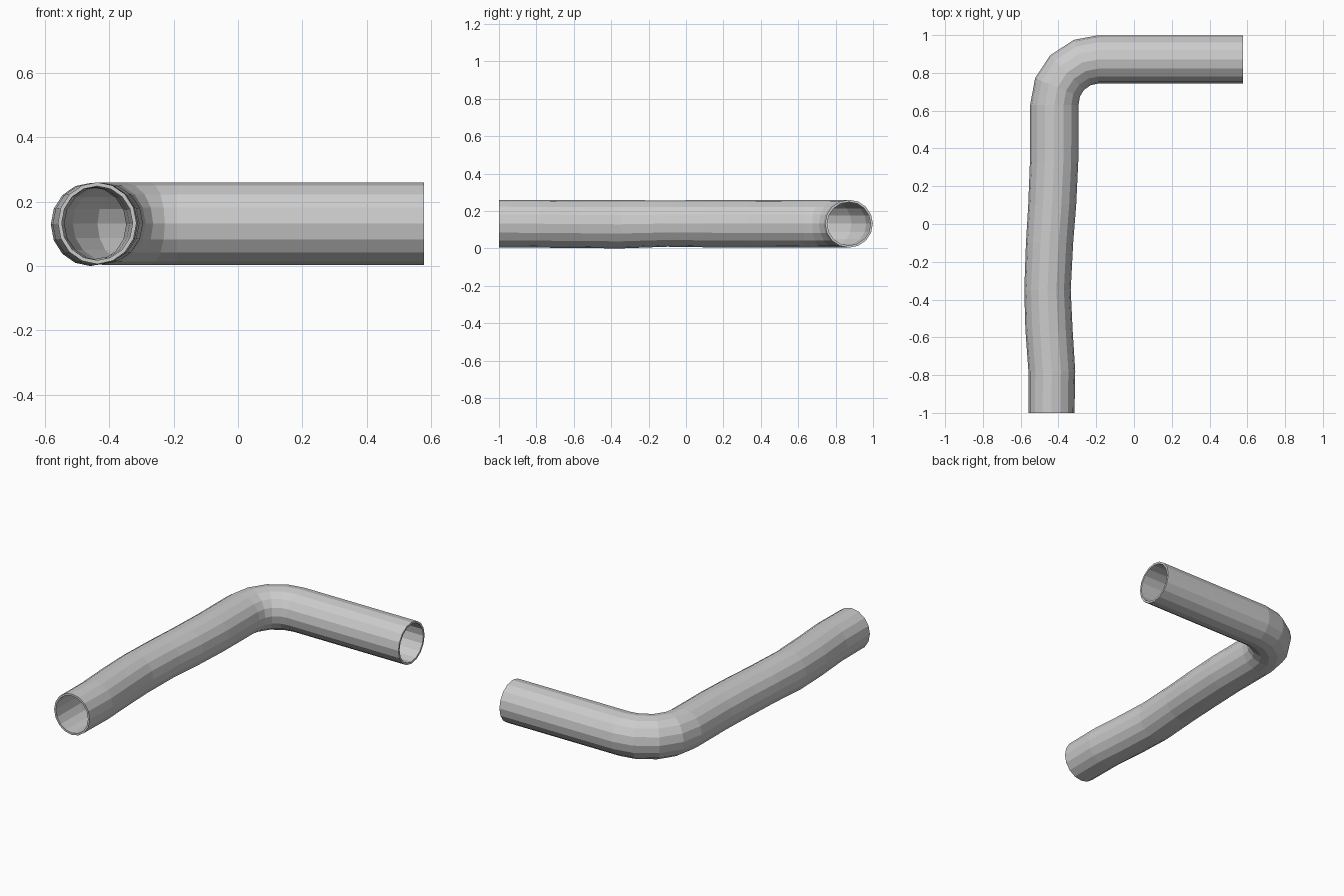
import bpy, bmesh
from math import sin, cos, pi, radians
from mathutils import Vector

if "Cube" in bpy.data.objects:
    bpy.data.objects.remove(bpy.data.objects["Cube"])

SIDES = 16
WALL = 0.012
UP = Vector((0, 0, 1))

# Centre line stations: x, y, z, half width, half height
stations = [
    (-0.437, -1.00, 0.133, 0.122, 0.127),
    (-0.435, -0.78, 0.132, 0.124, 0.128),
    (-0.450, -0.56, 0.130, 0.125, 0.128),
    (-0.458, -0.35, 0.129, 0.123, 0.129),
    (-0.447, -0.10, 0.133, 0.125, 0.124),
    (-0.433, 0.10, 0.132, 0.127, 0.126),
    (-0.423, 0.33, 0.132, 0.128, 0.127),
    (-0.422, 0.63, 0.132, 0.128, 0.128),
]
tangents = [Vector((0, 1, 0))] * len(stations)

# Elbow: quarter turn towards +x, then the straight arm
for a in (22, 45, 69, 90):
    t = radians(a)
    stations.append((-0.19 - 0.232 * cos(t), 0.635 + 0.236 * sin(t), 0.132, 0.128, 0.128))
    tangents.append(Vector((sin(t), cos(t), 0)))
stations.append((0.578, 0.871, 0.132, 0.128, 0.128))
tangents.append(Vector((1, 0, 0)))

bm = bmesh.new()


def make_rings(inset):
    rings = []
    for (x, y, z, w, h), tan in zip(stations, tangents):
        side = tan.cross(UP)
        rings.append([bm.verts.new(Vector((x, y, z))
                      + side * (w - inset) * sin(2 * pi * i / SIDES)
                      + UP * (h - inset) * cos(2 * pi * i / SIDES))
                      for i in range(SIDES)])
    return rings


def bridge(a, b):
    for i in range(SIDES):
        j = (i + 1) % SIDES
        bm.faces.new((a[i], a[j], b[j], b[i]))


# Outer wall, inner wall and the two open rims
outer, inner = make_rings(0), make_rings(WALL)
for rings in (outer, inner):
    for a, b in zip(rings, rings[1:]):
        bridge(a, b)
bridge(outer[0], inner[0])
bridge(outer[-1], inner[-1])
bmesh.ops.recalc_face_normals(bm, faces=bm.faces)

mesh = bpy.data.meshes.new("bent_pipe")
bm.to_mesh(mesh)
bm.free()
bpy.context.collection.objects.link(bpy.data.objects.new("bent_pipe", mesh))
